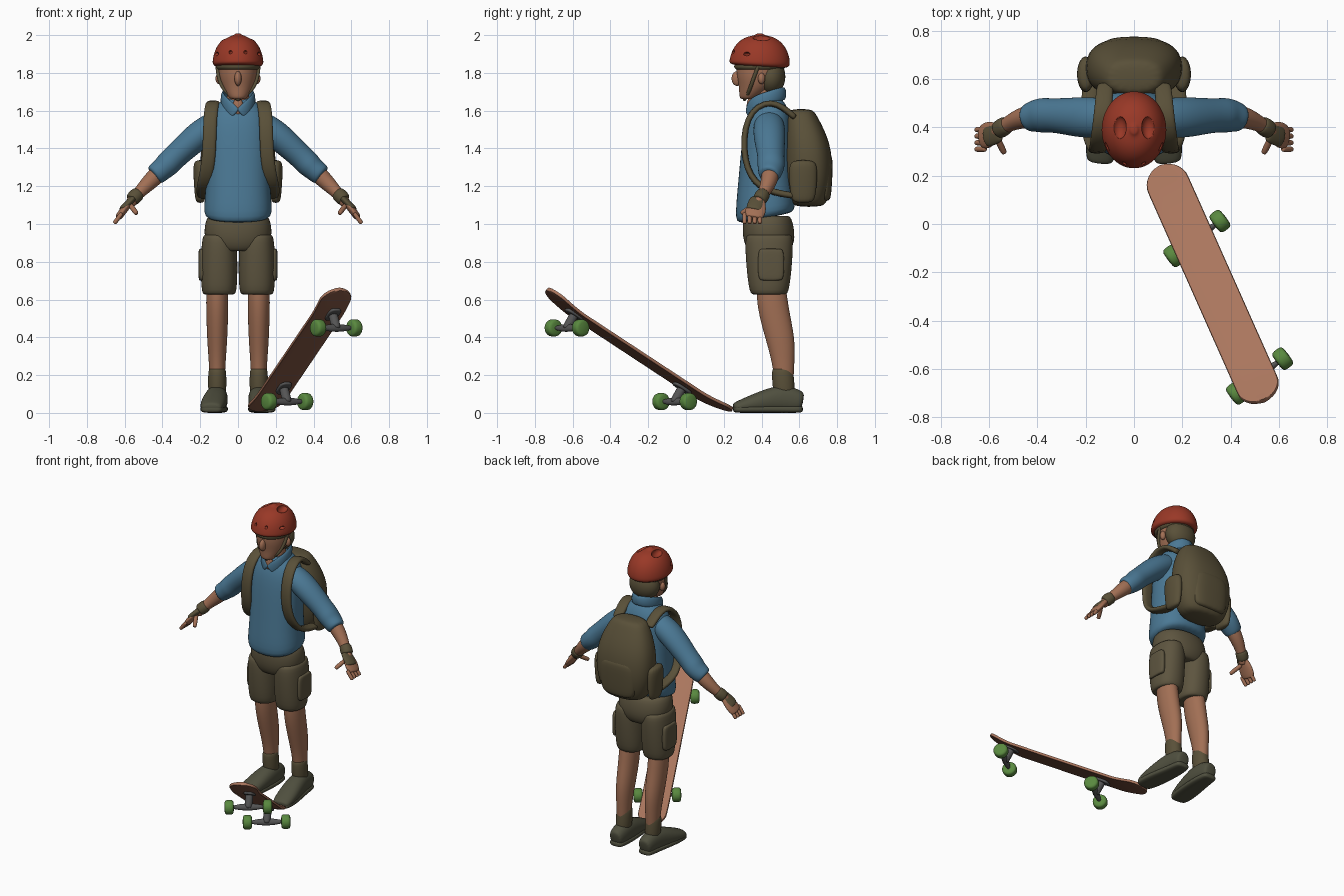
import bpy, bmesh
from math import sin, cos, pi, radians, sqrt
from mathutils import Vector, Matrix

if "Cube" in bpy.data.objects:
    bpy.data.objects.remove(bpy.data.objects["Cube"])

X_AXIS, Y_AXIS, Z_AXIS = Matrix.Identity(3)


def material(name, *rgb):
    mat = bpy.data.materials.new(name)
    mat.use_nodes = True
    mat.diffuse_color = (*rgb, 1)
    mat.node_tree.nodes["Principled BSDF"].inputs["Base Color"].default_value = (*rgb, 1)
    return mat


skin = material("skin", .36, .16, .09)
blue = material("shirt blue", .07, .19, .3)
khaki = material("shorts khaki", .11, .09, .05)
olive = material("canvas olive", .1, .08, .04)
red = material("helmet red", .32, .04, .02)
shoe_grey = material("shoe olive grey", .08, .08, .05)
wood = material("deck wood", .4, .18, .11)
dark_wood = material("deck underside", .24, .1, .06)
green = material("wheel green", .1, .25, .05)
metal = material("truck metal", .09, .09, .09)


def as_list(value, count):
    return list(value) if isinstance(value, (list, tuple)) else [value] * count


def sweep(name, mat, path, across, along=None, level=False, mirror=False, ref=Y_AXIS,
          power=2, sides=16, smooth=2, cap=.01, hem=0):
    """Skin oval rings along a path. Level rings lie flat, others stand square to it.
    The cap adds a smaller ring past each end; the hem tips the lowest rings."""
    centres = [Vector(p) for p in path]
    across = as_list(across, len(centres))
    along = across[:] if along is None else as_list(along, len(centres))
    if cap:
        first, last = centres[0] - centres[1], centres[-1] - centres[-2]
        if level:
            first, last = -Z_AXIS, Z_AXIS
        centres.insert(0, centres[0] + first.normalized() * cap)
        centres.append(centres[-1] + last.normalized() * cap)
        for radii in (across, along):
            radii.insert(0, radii[0] * .75)
            radii.append(radii[-1] * .75)

    bm = bmesh.new()
    rings = []
    end = len(centres) - 1
    for i, centre in enumerate(centres):
        u, v = X_AXIS, Y_AXIS
        if not level:
            tangent = (centres[min(i + 1, end)] - centres[max(i - 1, 0)]).normalized()
            v = (ref - tangent * ref.dot(tangent)).normalized()
            u = tangent.cross(v)
        ring = []
        for k in range(sides):
            angle = 2 * pi * (k + .5) / sides
            c, s = cos(angle), sin(angle)
            fit = (abs(c) ** power + abs(s) ** power) ** (-1 / power)
            offset = (u * c * across[i] + v * s * along[i]) * fit
            if i < 2:
                offset.z += hem * offset.y
            ring.append(bm.verts.new(centre + offset))
        rings.append(ring)
    for low, high in zip(rings, rings[1:]):
        for k in range(sides):
            bm.faces.new((low[k - 1], low[k], high[k], high[k - 1]))
    bm.faces.new(rings[0])
    bm.faces.new(rings[-1])
    bmesh.ops.recalc_face_normals(bm, faces=bm.faces)
    for face in bm.faces:
        face.smooth = True
    mesh = bpy.data.meshes.new(name)
    bm.to_mesh(mesh)
    bm.free()
    mesh.materials.append(mat)
    obj = bpy.data.objects.new(name, mesh)
    bpy.context.collection.objects.link(obj)
    if mirror:
        obj.modifiers.new("Mirror", "MIRROR").use_mirror_merge = False
    if smooth:
        subdivision = obj.modifiers.new("Smooth", "SUBSURF")
        subdivision.levels = subdivision.render_levels = smooth
    else:
        mesh.set_sharp_from_angle(angle=radians(40))
    return obj


def stack(name, mat, x, rows, **options):
    """Level rings given from the bottom up as (y, z, half width, half depth)."""
    path = [(x, y, z) for y, z, width, depth in rows]
    return sweep(name, mat, path, [row[2] for row in rows], [row[3] for row in rows],
                 level=True, mirror=x > 0, **options)


def blob(name, mat, centre, radii, power=2):
    """An ellipsoid, mirrored to the other side when it stands off centre."""
    x, y, z = centre
    width, depth, height = radii
    turns = [pi * (i + .5) / 8 for i in range(8)]
    rows = [(y, z - height * cos(t), width * sin(t), depth * sin(t)) for t in turns]
    return stack(name, mat, x, rows, power=power, smooth=1, cap=0)


# Head
sweep("neck", skin, [(0, .43, 1.55), (0, .42, 1.75)], .06)
stack("head", skin, 0, [(.33, 1.67, .05, .05), (.38, 1.73, .09, .1),
                        (.39, 1.8, .11, .13), (.39, 1.9, .1, .12)])
blob("nose", skin, (0, .27, 1.77), (.02, .03, .04))
blob("ears", skin, (.1, .4, 1.77), (.02, .02, .03))
blob("hair", olive, (0, .45, 1.78), (.11, .08, .1))

# Helmet: a dome with cut vents
turns = [pi * i / 17 for i in range(9)]
swell = [cos(t) ** .8 for t in turns]
helmet = sweep("helmet", red, [(0, .39, 1.84 + .16 * sin(t)) for t in turns],
               [.137 * s for s in swell], [.163 * s for s in swell],
               level=True, sides=24, hem=-.06)
vents = {"top": ((.06, .4, 1.99), (.03, .05, .03)),
         "front": ((.04, .24, 1.91), (.01, .03, .01)),
         "side": ((.12, .32, 1.9), (.03, .02, .01))}
for place, (centre, radii) in vents.items():
    cutter = blob(place + "_vent_cutter", red, centre, radii)
    cutter.hide_render = True
    cutter.hide_set(True)
    cut = helmet.modifiers.new(place + " vents", "BOOLEAN")
    cut.object = cutter
    cut.solver = "EXACT"
sweep("helmet_lining", olive, [(0, .39, 1.82), (0, .39, 1.85)], .12, .14, level=True)
sweep("chin_strap", olive, [(.11, .38, 1.83), (.1, .35, 1.75), (.06, .33, 1.69),
                            (0, .31, 1.66)], .01, mirror=True)

# Shirt
stack("shirt_body", blue, 0, [(.42, 1.04, .19, .165), (.42, 1.2, .165, .145),
                              (.43, 1.5, .175, .13), (.44, 1.6, .15, .11),
                              (.44, 1.66, .08, .07)], power=2.4, sides=24, hem=.2)
sweep("collar", blue, [(.02, .33, 1.59), (.07, .35, 1.64), (.09, .44, 1.67),
                       (.05, .51, 1.69), (0, .52, 1.69)], .012, .035, mirror=True, ref=Z_AXIS)
blob("collar_opening", skin, (0, .34, 1.62), (.03, .02, .05))
sweep("sleeves", blue, [(.1, .44, 1.54), (.2, .44, 1.48), (.33, .45, 1.36), (.37, .45, 1.32),
                        (.4, .45, 1.29), (.44, .44, 1.26)],
      [.07, .08, .065, .07, .06, .06], [.08, .09, .07, .075, .07, .06], mirror=True)

# Arms and hands
sweep("forearms", skin, [(.4, .45, 1.29), (.47, .44, 1.22), (.53, .41, 1.16), (.57, .38, 1.11)],
      [.05, .045, .03, .03], mirror=True)
sweep("palms", skin, [(.56, .39, 1.13), (.6, .37, 1.08), (.63, .36, 1.04)],
      .02, [.03, .06, .05], mirror=True)
for finger in range(4):
    y = .31 + .027 * finger
    sweep("fingers", skin, [(.62, y, 1.05), (.65, y, 1.01)], .013,
          mirror=True, sides=8)
sweep("thumbs", skin, [(.57, .36, 1.1), (.54, .3, 1.06)], .015, mirror=True, sides=8)
sweep("wrist_guards", olive, [(.53, .41, 1.16), (.56, .39, 1.13)], .04, mirror=True)
sweep("glove_backs", olive, [(.56, .38, 1.13), (.61, .36, 1.08)], .02, .045, mirror=True)

# Shorts
stack("shorts_hips", khaki, 0, [(.43, 1.05, .17, .13), (.44, .92, .19, .145),
                                (.44, .85, .13, .11)], power=2.4)
stack("shorts_legs", khaki, .1, [(.44, .95, .09, .13), (.44, .8, .1, .125),
                                 (.44, .62, .095, .105)], power=2.4)
stack("cargo_pockets", khaki, .19, [(.45, .71, .02, .07), (.45, .86, .02, .07)], power=4)

# Legs, socks and shoes
stack("legs", skin, .11, [(.45, .68, .06, .08), (.46, .55, .06, .085), (.5, .39, .055, .08),
                          (.515, .27, .045, .06), (.52, .15, .04, .05)])
stack("socks", olive, .11, [(.52, .1, .05, .06), (.51, .23, .05, .06)])
shoe = [(.11, .6, .06), (.11, .51, .08), (.13, .36, .05), (.14, .27, .03)]
sweep("shoes", shoe_grey, shoe, [.05, .06, .07, .06], [z for x, y, z in shoe],
      mirror=True, ref=Z_AXIS, power=2.4, cap=.02)
sweep("shoe_soles", shoe_grey, [(x, y, .02) for x, y, z in shoe], [.05, .06, .07, .06], .02,
      mirror=True, ref=Z_AXIS, power=4, cap=.02)

# Backpack
stack("backpack", olive, 0, [(.65, 1.12, .16, .1), (.65, 1.25, .205, .13),
                             (.645, 1.43, .2, .125), (.61, 1.58, .13, .08)],
      power=2.8, cap=.03)
stack("backpack_rear_pocket", olive, 0, [(.73, 1.15, .13, .04), (.73, 1.34, .14, .05)],
      power=3, cap=.03)
stack("backpack_side_pockets", olive, .2, [(.62, 1.15, .03, .07), (.62, 1.3, .04, .08)],
      cap=.04)
sweep("shoulder_straps", olive, [(.12, .57, 1.57), (.13, .45, 1.67), (.15, .31, 1.58),
                                 (.15, .3, 1.33), (.19, .38, 1.18), (.18, .57, 1.15)],
      .018, .036, mirror=True, ref=X_AXIS, power=3)

# Skateboard deck, kicked up at both ends
half, radius, flat = .62, .09, .4
path, widths = [], []
for i in range(41):
    s = -half * cos(pi * (i + .4) / 40.8)
    into_end = max(0, abs(s) - half + radius) / radius
    path.append((0, s, .03 * (max(0, abs(s) - flat) / (half - flat)) ** 1.5))
    widths.append(radius * sqrt(1 - into_end ** 2))
deck = sweep("skateboard_deck", wood, path, widths, .011, ref=Z_AXIS, power=6,
             sides=24, smooth=0, cap=0)
deck.matrix_world = tilt = (Matrix.Translation((.33, -.26, .31))
                            @ Matrix.Rotation(radians(24), 4, "Z")
                            @ Matrix.Rotation(radians(-31), 4, "X"))
deck.data.materials.append(dark_wood)
for face in deck.data.polygons:
    face.material_index = int(face.normal.z < -.5)

# Trucks and wheels, steered a little
up = tilt.to_3x3() @ Z_AXIS
across_deck = tilt.to_3x3() @ X_AXIS
axle = Vector((cos(radians(37)), sin(radians(37)), 0))
for place, spot in {"front": (.52, -.63, .45), "rear": (.26, -.06, .06)}.items():
    middle = Vector(spot)

    def bar(part, mat, direction, start, stop, across, along=None, **options):
        steps = [start, (start + stop) / 2, stop]
        sweep(f"{place}_{part}", mat, [middle + direction * t for t in steps],
              across, along, smooth=1, **options)

    bar("hanger", metal, axle, -.1, .1, [.01, .02, .01], [.01, .03, .01], ref=up)
    bar("kingpin", metal, up, 0, .08, .025, ref=across_deck)
    bar("baseplate", metal, up, .075, .09, .055, .035, ref=across_deck, power=5, cap=.002)
    for side in (-.12, .12):
        bar("wheel", green, axle, side - .02, side + .02, .047, ref=up)
